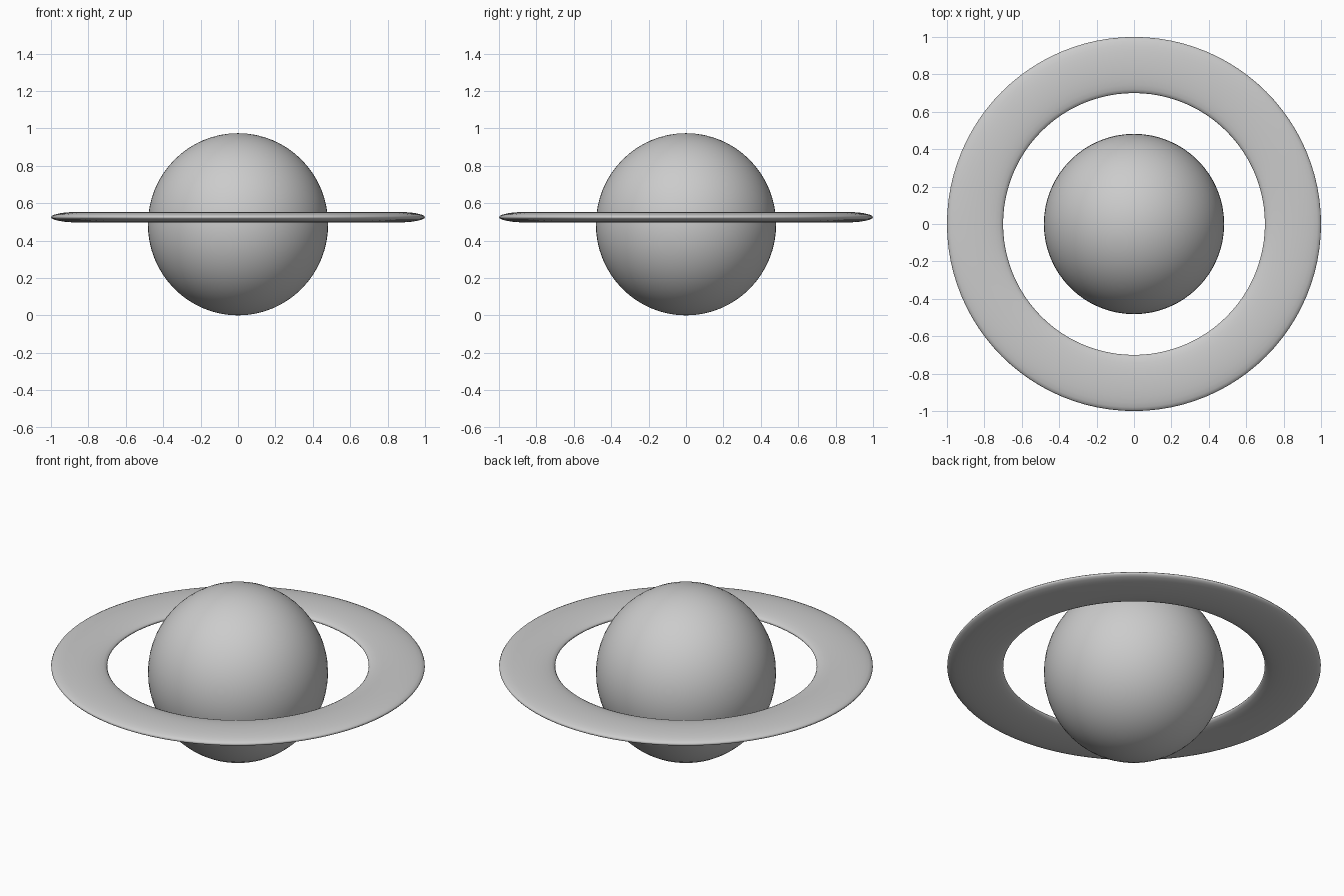
import bpy

# Remove the default object
cube = bpy.data.objects.get("Cube")
if cube:
    bpy.data.objects.remove(cube, do_unlink=True)

# Single matte grey
grey = bpy.data.materials.new("light_grey")
grey.use_nodes = True
colour = (0.6, 0.6, 0.6, 1.0)
grey.diffuse_color = colour
grey.node_tree.nodes["Principled BSDF"].inputs["Base Color"].default_value = colour


def finish(name, scale):
    """Name, scale, smooth and colour the part just added."""
    part = bpy.context.object
    part.name = name
    part.scale = scale
    bpy.ops.object.transform_apply(location=False, rotation=False, scale=True)
    bpy.ops.object.shade_smooth()
    part.data.materials.append(grey)


# Planet globe, very slightly taller than wide
bpy.ops.mesh.primitive_uv_sphere_add(segments=64, ring_count=32, radius=1, location=(0, 0, 0.487))
finish("planet_globe", (0.482, 0.482, 0.487))

# Flattened ring around the globe
bpy.ops.mesh.primitive_torus_add(major_segments=96, minor_segments=24, major_radius=0.85,
                                 minor_radius=0.15, location=(0, 0, 0.525))
finish("planet_ring", (1, 1, 0.19))
